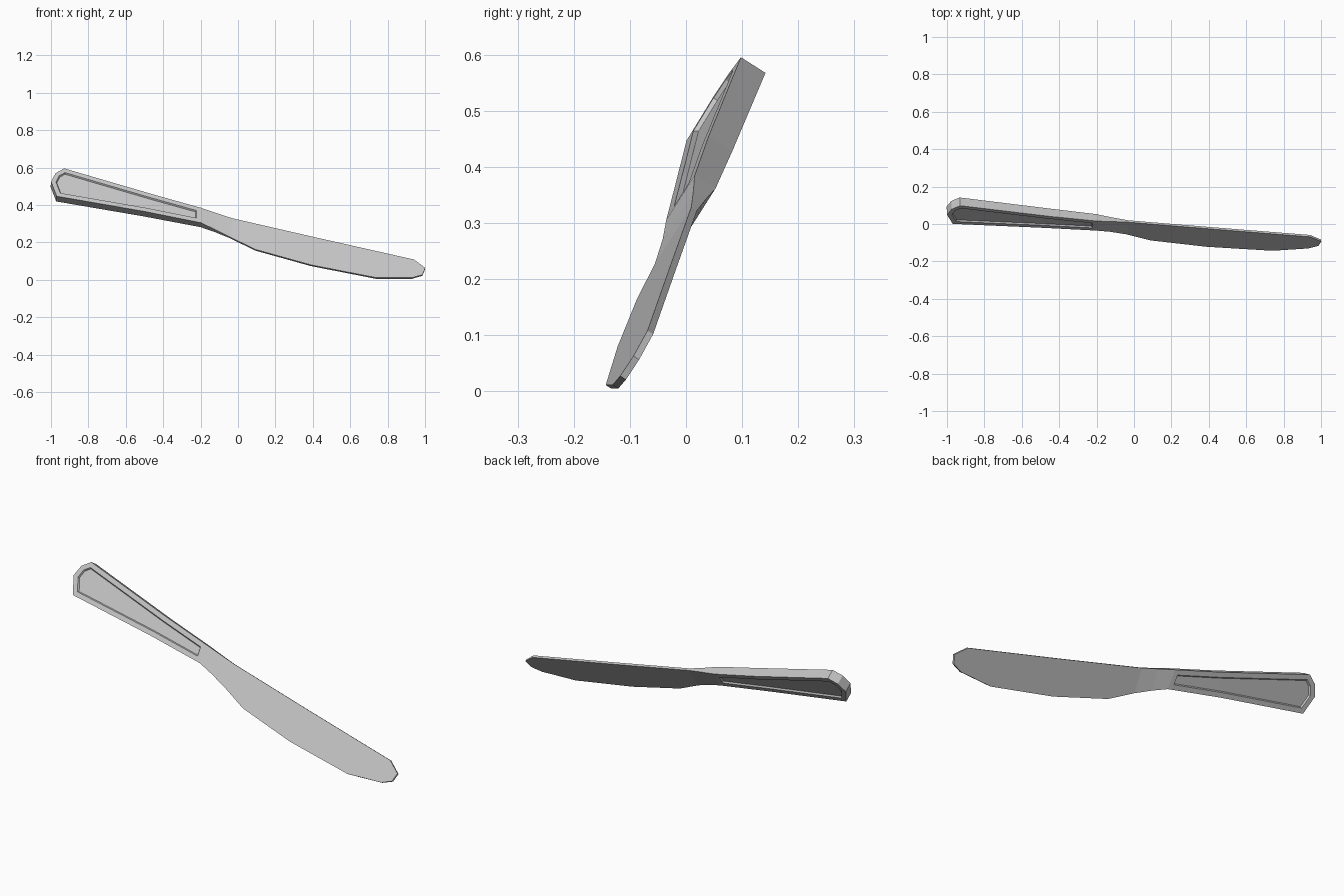
import bpy, bmesh
from mathutils import Matrix, Vector

cube = bpy.data.objects.get("Cube")
if cube:
    bpy.data.objects.remove(cube, do_unlink=True)

steel = bpy.data.materials.new("grey_steel")
steel.use_nodes = True
steel.diffuse_color = (0.55, 0.55, 0.55, 1)
steel.node_tree.nodes["Principled BSDF"].inputs["Base Color"].default_value = (0.55, 0.55, 0.55, 1)

# Tilted frame: length, width and thickness directions of the knife
length = Vector((0.97, -0.083, -0.228)).normalized()
width = Vector((0.24, 0.53, 0.81))
width = (width - length * width.dot(length)).normalized()
normal = length.cross(width)
frame = Matrix.Translation((0, -0.025, 0.26)) @ Matrix((length, width, normal)).transposed().to_4x4()


def loft(name, stations, panel_stations=0, cap_first=False):
    """Join stations of (top u, top v, bottom u, bottom v, half thickness)."""
    bm = bmesh.new()
    rings = [[bm.verts.new(p) for p in ((tu, tv, h), (bu, bv, h), (bu, bv, -h), (tu, tv, -h))]
             for tu, tv, bu, bv, h in stations]
    sides = {0: [], 2: []}
    for i, (r, s) in enumerate(zip(rings, rings[1:])):
        for k in range(4):
            n = (k + 1) % 4
            f = bm.faces.new((r[k], r[n], s[n], s[k]))
            if k in sides and i < panel_stations:
                sides[k].append(f)
    bm.faces.new(rings[0] if cap_first else rings[-1])
    bmesh.ops.recalc_face_normals(bm, faces=bm.faces)
    # Sunken panel on both broad sides
    for faces in sides.values():
        if faces:
            bmesh.ops.inset_region(bm, faces=faces, thickness=0.024, use_even_offset=True)
            bmesh.ops.inset_region(bm, faces=faces, thickness=0.005, depth=-0.008, use_even_offset=True)
    bm.transform(frame)
    mesh = bpy.data.meshes.new(name)
    bm.to_mesh(mesh)
    bm.free()
    mesh.materials.append(steel)
    obj = bpy.data.objects.new(name, mesh)
    bpy.context.collection.objects.link(obj)
    return obj


neck_end = (-0.047, 0.067, -0.029, -0.052, 0.006)

# Handle: rounded butt, taper, then a thinning neck
loft("handle", [
    (-1.025, 0.077, -1.036, 0.018, 0.026),
    (-0.988, 0.118, -0.985, -0.064, 0.026),
    (-0.486, 0.087, -0.509, -0.030, 0.025),
    (-0.225, 0.076, -0.202, -0.016, 0.022),
    (-0.135, 0.071, -0.126, -0.030, 0.013),
    neck_end,
], panel_stations=3, cap_first=True)

# Blade: straight spine, curved cutting edge and blunt tip
loft("blade", [
    neck_end,
    (0.115, 0.068, 0.115, -0.091, 0.006),
    (0.428, 0.070, 0.428, -0.106, 0.006),
    (0.785, 0.074, 0.785, -0.090, 0.006),
    (0.951, 0.076, 0.969, -0.038, 0.006),
    (1.022, 0.040, 1.017, -0.005, 0.006),
])
